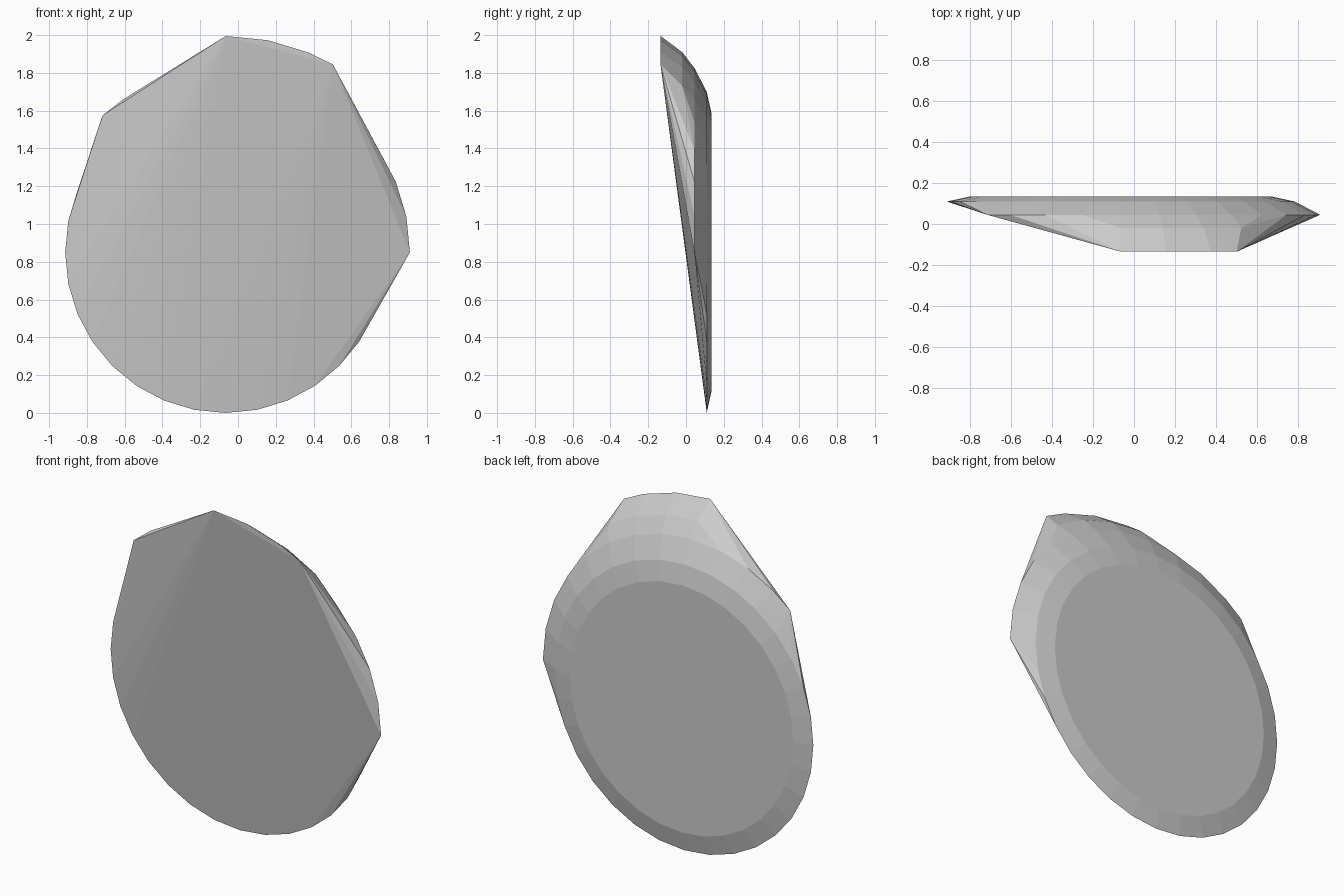
import bpy, bmesh, math

if "Cube" in bpy.data.objects:
    bpy.data.objects.remove(bpy.data.objects["Cube"])

STEP = 11.25                    # 32-sided rings
CX, CZ = -0.065, 0.855          # shared ring centre

# Rings of the broken shallow dish: radius, depth y, angles kept (degrees)
full = [i * STEP for i in range(32)]
RINGS = [
    (0.735, 0.135, full),                                        # flat base
    (0.85, 0.11, full),                                          # lower wall
    (0.975, 0.045, [i * STEP for i in range(12)] + [132]),       # middle wall
    (1.06, -0.02, [56.25, 67.5, 78.75, 90]),                     # upper wall
    (1.145, -0.135, [60.3, 67.5, 78.75, 90]),                    # surviving rim
]

bm = bmesh.new()
for radius, y, angles in RINGS:
    for a in angles:
        t = math.radians(a)
        bm.verts.new((CX + radius * math.cos(t), y, CZ + radius * math.sin(t)))

# Closed faceted shell around the rings
hull = bmesh.ops.convex_hull(bm, input=bm.verts[:])
unused = {g for g in hull["geom_interior"] + hull["geom_unused"]
          if isinstance(g, bmesh.types.BMVert)}
bmesh.ops.delete(bm, geom=list(unused), context='VERTS')
bmesh.ops.dissolve_limit(bm, angle_limit=math.radians(0.5),
                         verts=bm.verts[:], edges=bm.edges[:])
bmesh.ops.recalc_face_normals(bm, faces=bm.faces[:])

# Stand on the floor
low = min(v.co.z for v in bm.verts)
bmesh.ops.translate(bm, verts=bm.verts[:], vec=(0, 0, -low))

mesh = bpy.data.meshes.new("dish_fragment")
bm.to_mesh(mesh)
bm.free()
grey = bpy.data.materials.new("light grey")
grey.diffuse_color = (0.6, 0.6, 0.6, 1)
grey.use_nodes = True
grey.node_tree.nodes["Principled BSDF"].inputs["Base Color"].default_value = grey.diffuse_color
mesh.materials.append(grey)
bpy.context.collection.objects.link(bpy.data.objects.new("dish_fragment", mesh))
